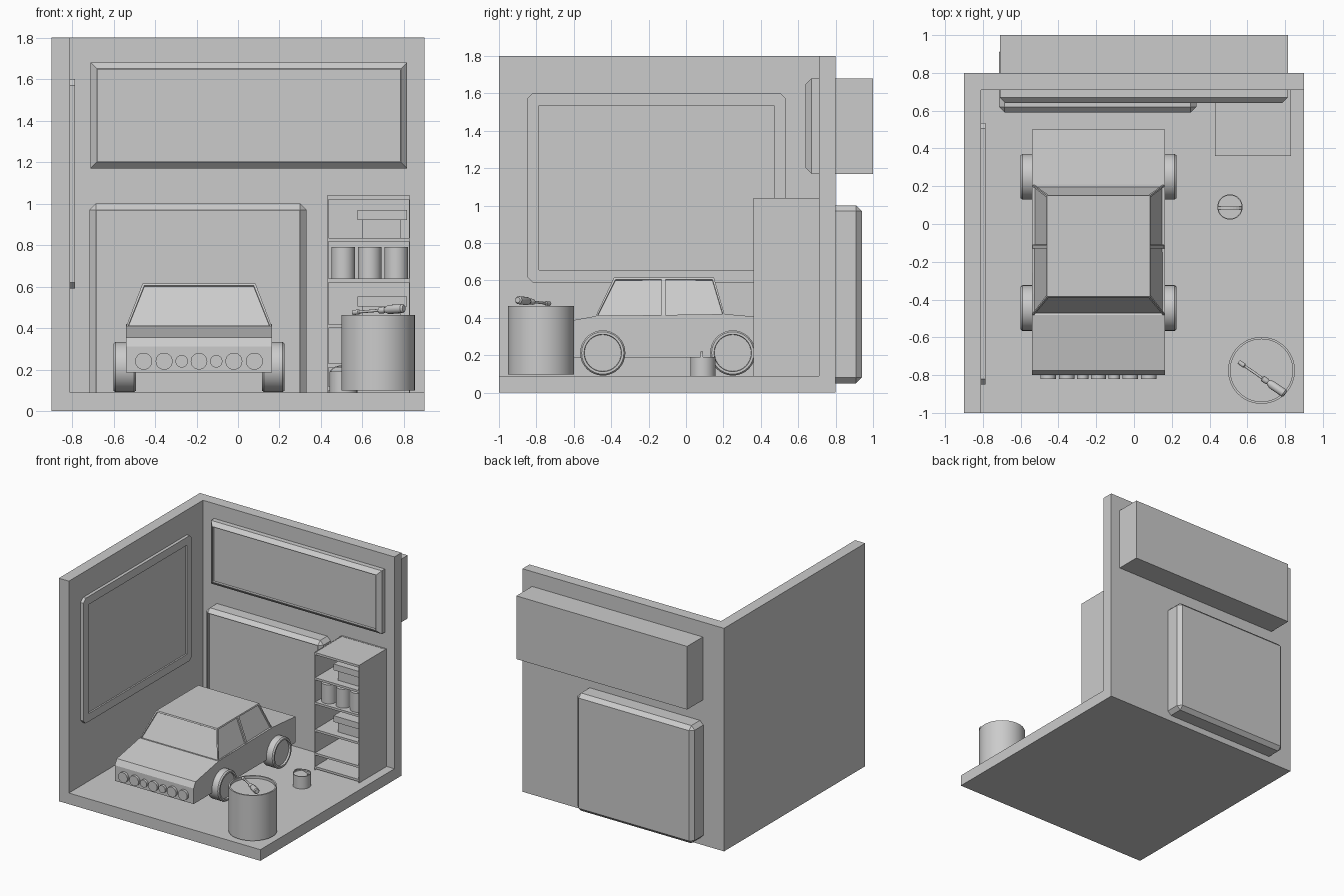
import bpy, bmesh, math
from mathutils import Vector, Matrix

cube = bpy.data.objects.get("Cube")
if cube:
    bpy.data.objects.remove(cube)

GREY = (0.6, 0.6, 0.6, 1)
mat = bpy.data.materials.new("plain_grey")
mat.use_nodes = True
mat.diffuse_color = GREY
mat.node_tree.nodes["Principled BSDF"].inputs["Base Color"].default_value = GREY


def finish(name, bm, smooth=False):
    bmesh.ops.recalc_face_normals(bm, faces=bm.faces[:])
    me = bpy.data.meshes.new(name)
    bm.to_mesh(me)
    bm.free()
    me.materials.append(mat)
    ob = bpy.data.objects.new(name, me)
    bpy.context.collection.objects.link(ob)
    if smooth:
        bpy.ops.object.select_all(action="DESELECT")
        ob.select_set(True)
        bpy.context.view_layer.objects.active = ob
        bpy.ops.object.shade_smooth_by_angle(angle=math.radians(35))


def box_bm(x, y, z):
    bm = bmesh.new()
    bmesh.ops.create_cube(bm, size=1)
    for v in bm.verts:
        v.co = Vector([r[0] + (c + 0.5) * (r[1] - r[0]) for c, r in zip(v.co, (x, y, z))])
    return bm


def box(name, x, y, z):
    finish(name, box_bm(x, y, z))


def facing(bm, direction):
    d = Vector(direction)
    bm.normal_update()
    return max((f for f in bm.faces if f.normal.dot(d) > 0.9), key=lambda f: f.calc_area())


def panel(name, x, y, z, front, pick, rim, depth):
    """Chamfered slab with a shallow recess in its front face."""
    bm = box_bm(x, y, z)
    face = facing(bm, front)
    edges = [e for e in bm.edges if pick(e, face)]
    bmesh.ops.bevel(bm, geom=edges, offset=0.03, segments=1, affect="EDGES")
    face = facing(bm, front)
    bmesh.ops.inset_region(bm, faces=[face], thickness=rim, depth=0)
    bmesh.ops.inset_region(bm, faces=[face], thickness=0.0005, depth=-depth)
    finish(name, bm)


def lathe(name, profile, origin, axis=(0, 0, 1), n=32):
    """Spin a (radius, height) profile about an axis through origin."""
    bm = bmesh.new()
    vs = [bm.verts.new((r, 0, h)) for r, h in profile]
    es = [bm.edges.new(p) for p in zip(vs, vs[1:])]
    bmesh.ops.spin(bm, geom=vs + es, cent=(0, 0, 0), axis=(0, 0, 1),
                   angle=math.tau, steps=n, use_duplicate=False)
    bmesh.ops.remove_doubles(bm, verts=bm.verts[:], dist=1e-5)
    rot = Vector((0, 0, 1)).rotation_difference(Vector(axis)).to_matrix().to_4x4()
    bm.transform(Matrix.Translation(origin) @ rot)
    finish(name, bm, smooth=True)


# Room
box("floor", (-0.9, 0.9), (-1, 0.8), (0, 0.09))
box("back_wall", (-0.9, 0.9), (0.71, 0.8), (0.09, 1.8))
box("side_wall", (-0.9, -0.81), (-1, 0.71), (0.09, 1.8))

# Wall panels
panel("upper_window", (-0.71, 0.815), (0.64, 1.0), (1.17, 1.68), (0, -1, 0),
      lambda e, f: e in f.edges[:], 0.005, 0.02)
panel("garage_door", (-0.715, 0.33), (0.59, 0.94), (0.05, 1.0), (0, -1, 0),
      lambda e, f: True, 0.005, 0.02)
panel("wall_board", (-0.815, -0.785), (-0.85, 0.535), (0.59, 1.6), (1, 0, 0),
      lambda e, f: abs(e.verts[0].co.x - e.verts[1].co.x) > 0.01, 0.07, 0.012)

# Shelf unit
for side, x in (("right", 0.43), ("left", 0.823)):
    box(f"shelf_{side}_side", (x, x + 0.007), (0.36, 0.71), (0.09, 1.04))
box("shelf_back", (0.437, 0.823), (0.7, 0.71), (0.09, 1.04))
for i, z in enumerate((0.1, 0.21, 0.4, 0.62, 0.817, 1.02)):
    box(f"shelf_board_{i}", (0.437, 0.823), (0.36, 0.7), (z, z + 0.018))

# Things on the shelves
for i, z in enumerate((0.418, 0.835)):
    box(f"storage_box_{i}", (0.6, 0.785), (0.42, 0.6), (z, z + 0.085))
    box(f"storage_box_lid_{i}", (0.577, 0.814), (0.395, 0.625), (z + 0.085, z + 0.135))
for i in range(3):
    lathe(f"shelf_can_{i}", [(0, 0), (0.057, 0), (0.057, 0.152), (0, 0.152)],
          (0.507 + 0.128 * i, 0.44, 0.638))

# Barrel with a tool lying on it
lathe("barrel", [(0, 0), (0.177, 0), (0.177, 0.365), (0.165, 0.365), (0.165, 0.345), (0, 0.345)],
      (0.675, -0.775, 0.098), n=48)
tip, butt = Vector((0.555, -0.73, 0.475)), Vector((0.8, -0.9, 0.495))
way = butt - tip
length = way.length
lathe("tool", [(0, 0), (0.012, 0), (0.012, 0.035), (0.007, 0.04), (0.007, length * 0.5),
               (0.016, length * 0.52), (0.016, length * 0.6), (0.012, length * 0.63),
               (0.022, length * 0.7), (0.022, length * 0.97), (0.015, length), (0, length)],
      tip, way.normalized(), 12)

# Small bucket
lathe("bucket", [(0, 0), (0.067, 0), (0.067, 0.1), (0.062, 0.1), (0.062, 0.09), (0, 0.09)],
      (0.508, 0.09, 0.09))
bm = bmesh.new()
rows = []
for i in range(13):
    a = math.pi * i / 12
    rows.append([bm.verts.new((0.508 + r * math.cos(a), y, 0.185 + (r - 0.03) * math.sin(a)))
                 for r, y in ((0.066, 0.078), (0.066, 0.092), (0.06, 0.092), (0.06, 0.078))])
for a, b in zip(rows, rows[1:]):
    for k in range(4):
        bm.faces.new((a[k], a[k - 1], b[k - 1], b[k]))
bm.faces.new(rows[0])
bm.faces.new(rows[-1])
finish("bucket_handle", bm)

# Car body from its side profile
CX, HALF = -0.188, 0.352
profile = [(-0.8, 0.185), (-0.8, 0.31), (-0.775, 0.355), (-0.48, 0.41),
           (0.21, 0.42), (0.5, 0.395), (0.5, 0.185)]
bm = bmesh.new()
side = bm.faces.new([bm.verts.new((CX - HALF, y, z)) for y, z in profile])
new = bmesh.ops.extrude_face_region(bm, geom=[side], use_keep_orig=True)["geom"]
bmesh.ops.translate(bm, vec=(2 * HALF, 0, 0), verts=[v for v in new if isinstance(v, bmesh.types.BMVert)])
finish("car_body", bm)

# Cabin with recessed windows, split at the middle pillar
bm = box_bm((CX - HALF, CX + HALF), (-0.485, 0.21), (0.405, 0.615))
for v in bm.verts:
    if v.co.z > 0.5:
        v.co.x = CX + math.copysign(0.272, v.co.x - CX)
        v.co.y = -0.385 if v.co.y < 0 else 0.15
bmesh.ops.bisect_plane(bm, geom=bm.verts[:] + bm.edges[:] + bm.faces[:],
                       plane_co=(0, -0.12, 0), plane_no=(0, 1, 0))
bm.normal_update()
windows = [f for f in bm.faces if abs(f.normal.z) < 0.8]
bmesh.ops.inset_individual(bm, faces=windows, thickness=0.014, depth=0)
bmesh.ops.inset_individual(bm, faces=windows, thickness=0.001, depth=-0.01)
finish("car_cabin", bm)

# Wheels
for end, y in (("front", -0.445), ("rear", 0.25)):
    for side, s in (("right", -1), ("left", 1)):
        lathe(f"{end}_{side}_wheel",
              [(0, 0), (0.113, 0), (0.121, 0.01), (0.121, 0.1), (0.113, 0.11),
               (0.1, 0.11), (0.098, 0.095), (0, 0.095)],
              (CX + s * 0.303, y, 0.212), (s, 0, 0))

# Row of front lamps
for i, (x, r) in enumerate(((0.267, 0.041), (0.168, 0.041), (0.083, 0.03), (0, 0.04),
                            (-0.083, 0.03), (-0.168, 0.041), (-0.267, 0.041))):
    lathe(f"front_lamp_{i}", [(0, 0), (r, 0), (r, 0.03), (0, 0.03)],
          (CX + x, -0.79, 0.24), (0, -1, 0), 24)
